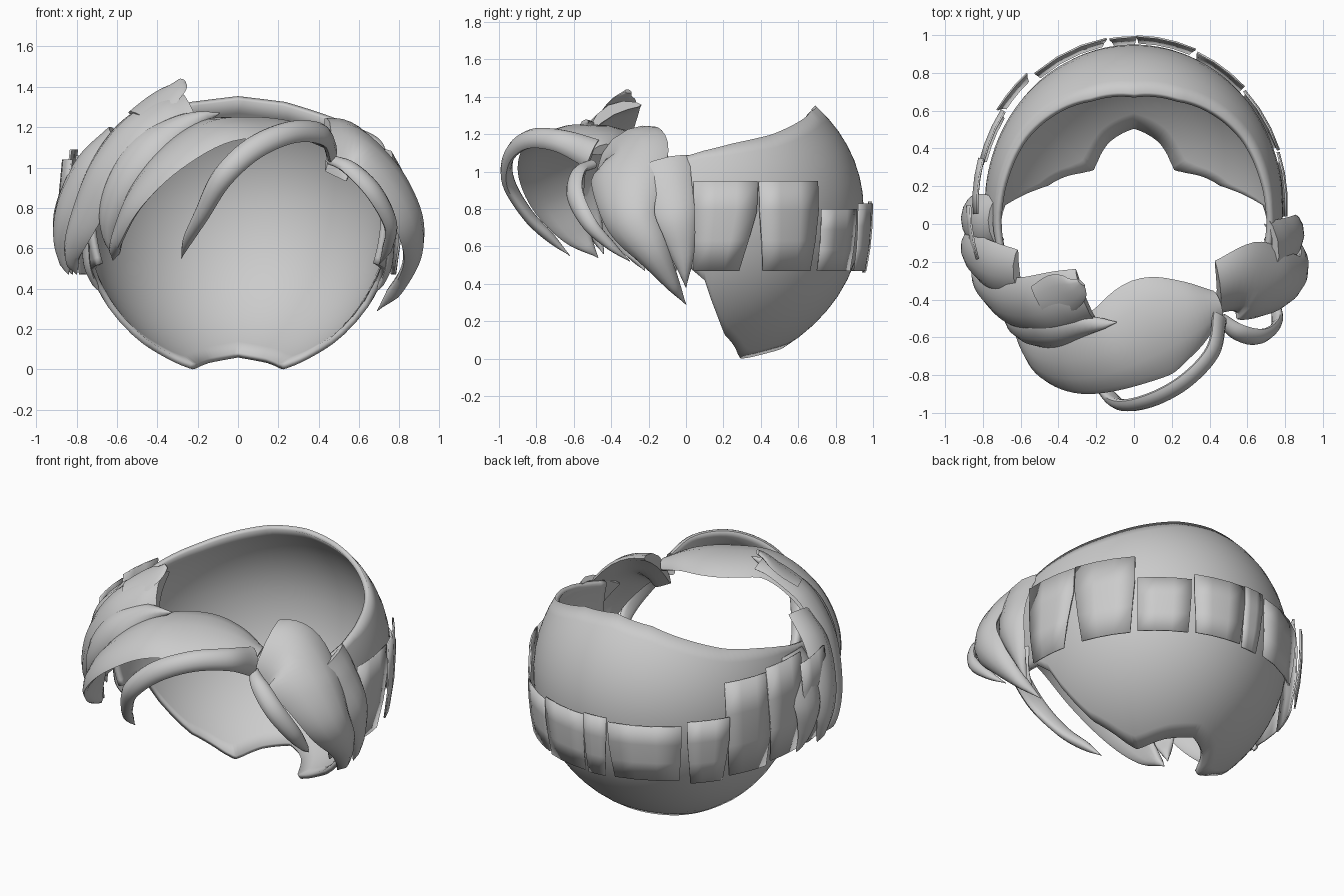
import bpy, bmesh, math
from mathutils import Vector

if "Cube" in bpy.data.objects:
    bpy.data.objects.remove(bpy.data.objects["Cube"], do_unlink=True)

grey = bpy.data.materials.new("hair grey")
grey.use_nodes = True
COLOR = (0.6, 0.6, 0.6, 1)
grey.diffuse_color = COLOR
grey.node_tree.nodes["Principled BSDF"].inputs["Base Color"].default_value = COLOR

CY, CZ, RX, RY = 0.1, 0.8, 0.79, 0.85


def grid_object(name, rows, closed=False, solid=0, angle=40):
    """Skin a list of equal-length point rows."""
    bm = bmesh.new()
    vs = [[bm.verts.new(p) for p in r] for r in rows]
    n = len(rows[0])
    for a, b in zip(vs, vs[1:]):
        for j in range(n if closed else n - 1):
            k = (j + 1) % n
            bm.faces.new((a[j], a[k], b[k], b[j]))
    if closed:
        bm.faces.new(vs[0])
        bm.faces.new(vs[-1])
    bmesh.ops.remove_doubles(bm, verts=bm.verts, dist=0.0005)
    bmesh.ops.recalc_face_normals(bm, faces=bm.faces)
    if not closed:
        # open sheets: point normals away from the head
        bm.normal_update()
        f = bm.faces[:][len(bm.faces) // 2]
        if f.normal.dot(f.calc_center_median() - Vector((0, CY, CZ))) < 0:
            bmesh.ops.reverse_faces(bm, faces=bm.faces)
    me = bpy.data.meshes.new(name)
    bm.to_mesh(me)
    bm.free()
    ob = bpy.data.objects.new(name, me)
    bpy.context.collection.objects.link(ob)
    me.materials.append(grey)
    if solid:
        m = ob.modifiers.new("thickness", "SOLIDIFY")
        m.thickness = solid
        m.offset = -1
    bpy.ops.object.select_all(action="DESELECT")
    ob.select_set(True)
    bpy.context.view_layer.objects.active = ob
    bpy.ops.object.shade_smooth_by_angle(angle=math.radians(angle))


def lookup(keys, x):
    for (a, *u), (b, *v) in zip(keys, keys[1:]):
        if x <= b:
            t = (x - a) / (b - a)
            return [p + (q - p) * t for p, q in zip(u, v)]
    return keys[-1][1:]


# Scalp shell: bowl open at crown and face; azimuth, top and bottom latitude
EDGE = [(0, 46, -58.5), (24, 43, -62), (43, 37, -66), (52, 34, -67), (61, 31, -63),
        (79, 27, -50), (86, 25, -37), (90, 24, -26), (96, 22, -21), (111, 18, -19)]
cols = []
for i in range(-37, 38):
    az = i * 3
    top, low = lookup(EDGE, abs(az))
    a, col = math.radians(az), []
    for j in range(17):
        lat = math.radians(low + (top - low) * j / 16)
        s, c = math.sin(lat), math.cos(lat)
        rz = 0.77
        if lat < 0:
            rz = 0.87
            c *= 1 - 0.1 * s ** 4
        col.append((RX * c * math.sin(a), CY + RY * c * math.cos(a), CZ + rz * s))
    cols.append(col)
grid_object("scalp_shell", cols, solid=0.03)


# Flat hair panels wrapped round the sides and back; l0 and l1 narrow each side below
def panel(name, a0, a1, top, low, off, l0, l1):
    rows = []
    for i in range(4):
        t = i / 3
        z = top + (low - top) * t
        f = 1 - 0.35 * (z - 0.8) ** 2
        squeeze = max(0, t - 0.3)
        b0, b1 = a0 + squeeze * l0, a1 - squeeze * l1
        row = []
        for j in range(4):
            a = math.radians(b0 + (b1 - b0) * j / 3)
            row.append(((RX + off) * f * math.sin(a), CY + (RY + off) * f * math.cos(a), z))
        rows.append(row)
    grid_object(name, rows, solid=0.01, angle=30)


PANELS = [(71, 94, .95, .47, .025, 9, 0), (46, 70.5, .95, .47, .03, 3, 3),
          (24, 45, .8, .47, .04, 1, 0), (1, 23, .83, .47, .05, 1, 2),
          (-9, 1, .84, .46, .045, 2, 1), (-39, -10, .82, .47, .05, 1, 3),
          (-57, -41, .86, .46, .08, 3, 2), (-76, -56, 1.06, .47, .06, 2, 3),
          (-93, -74, 1.09, .5, .07, 4, 3), (-108, -90, 1.04, .52, .1, 6, 6)]
for i, p in enumerate(PANELS):
    panel(f"hair_panel_{i + 1}", *p)


def spline(pts, steps=6):
    pts = [Vector(p) for p in pts]
    ext = [2 * pts[0] - pts[1]] + pts + [2 * pts[-1] - pts[-2]]
    out = []
    for a, b, c, d in zip(ext, ext[1:], ext[2:], ext[3:]):
        for s in range(steps):
            t = s / steps
            out.append(0.5 * (2 * b + (c - a) * t + (2 * a - 5 * b + 4 * c - d) * t * t
                              + (3 * b - a - 3 * c + d) * t ** 3))
    return out + [pts[-1]]


# Tapered lock: points are x, y, z, width; cross-section is a curved lens
def lock(name, pts, thick, bend=0.15, core=(0, 0, .75)):
    path = spline(pts)
    rows = []
    for i, p in enumerate(path):
        c = p.xyz
        tan = (path[min(i + 1, len(path) - 1)].xyz - path[max(i - 1, 0)].xyz).normalized()
        out = c - Vector(core)
        out = (out - tan * out.dot(tan)).normalized()
        side = tan.cross(out)
        w = max(p.w, 0.004)
        h = min(thick, w)
        ring = []
        for k in range(12):
            a = math.tau * k / 12
            s = math.cos(a)
            ring.append(c + side * s * w / 2 + out * (math.sin(a) * h / 2 - bend * w * s * s))
        rows.append(ring)
    grid_object(name, rows, closed=True, angle=50)


# Fringe
lock("fringe_sweep", [(.45, -.43, 1.12, .16), (.3, -.48, 1.19, .38), (.1, -.55, 1.22, .54),
                      (-.13, -.67, 1.2, .46), (-.35, -.72, 1.06, .4), (-.51, -.69, .87, .3),
                      (-.59, -.59, .68, .17), (-.62, -.47, .54, 0)], .06, .09, (0, -.5, .45))
lock("fringe_strand", [(.46, -.5, 1.1, .17), (.42, -.68, 1.17, .13), (.27, -.84, 1.18, .12),
                       (.08, -.94, 1.1, .12), (-.08, -.955, .95, .11), (-.18, -.85, .77, .08),
                       (-.25, -.72, .64, .05), (-.28, -.62, .55, 0)], .06, .1)

# Locks on the model's left
lock("left_strand", [(.46, -.5, 1.04, .06), (.56, -.58, 1.0, .1), (.68, -.6, .88, .11),
                     (.76, -.52, .72, .09), (.74, -.4, .6, .05), (.7, -.3, .52, 0)], .05, .1)
lock("left_temple_lock", [(.45, -.37, 1.15, .38), (.62, -.33, 1.1, .46), (.77, -.34, .95, .39),
                          (.87, -.31, .75, .29), (.88, -.2, .58, .2), (.8, -.09, .42, .1),
                          (.69, 0, .29, 0)], .07)
lock("left_ear_lock", [(.75, -.17, 1.05, .37), (.82, -.13, .92, .32), (.88, -.07, .74, .24),
                       (.86, -.02, .55, .13), (.8, 0, .38, 0)], .04)

# Locks on the model's right
lock("right_crest_lock", [(-.26, -.4, 1.33, .33), (-.38, -.43, 1.29, .36), (-.54, -.47, 1.17, .38),
                          (-.69, -.45, .97, .34), (-.79, -.37, .74, .24), (-.83, -.28, .58, .13),
                          (-.8, -.22, .47, 0)], .06)
lock("right_brow_lock", [(-.09, -.52, 1.27, 0), (-.28, -.55, 1.22, .15), (-.46, -.59, 1.11, .24),
                         (-.59, -.58, .94, .22), (-.65, -.52, .75, .15), (-.62, -.44, .56, 0)], .06)
lock("right_temple_lock", [(-.62, -.28, 1.17, .28), (-.77, -.25, 1.02, .32), (-.87, -.18, .82, .28),
                           (-.89, -.13, .64, .18), (-.84, -.1, .47, 0)], .05)
lock("right_ear_lock", [(-.76, .02, 1.06, .24), (-.84, .02, .94, .28), (-.9, .03, .76, .24),
                        (-.88, .05, .6, .14), (-.82, .08, .47, 0)], .03)

# Loose crown tuft with a pointed end
lock("crown_tuft", [(-.5, -.42, 1.26, .2), (-.4, -.38, 1.33, .24), (-.32, -.35, 1.39, .17),
                    (-.28, -.31, 1.43, .05)], .025, .06)
# Small sideburn tips below the shell sides
for s, side in ((1, "left"), (-1, "right")):
    lock(f"{side}_sideburn", [(s * .76, -.1, .62, .16), (s * .745, -.1, .5, .12),
                              (s * .69, -.08, .39, 0)], .03, .05)
